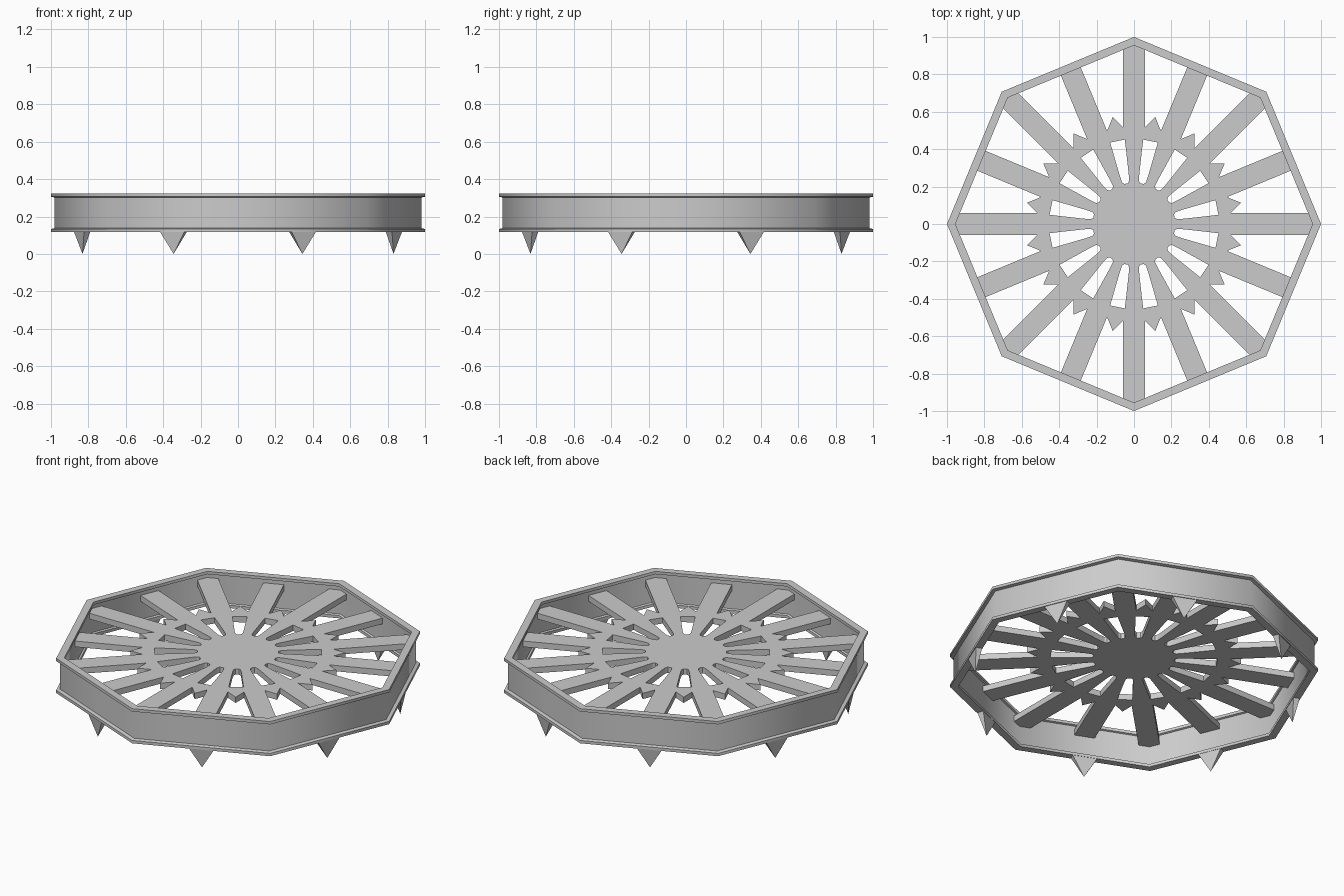
import bpy, bmesh
from math import sin, cos, pi

if "Cube" in bpy.data.objects:
    bpy.data.objects.remove(bpy.data.objects["Cube"])


def polar(r, side, ang):
    # point at radius r along a direction, shifted sideways
    return (r * cos(ang) - side * sin(ang), r * sin(ang) + side * cos(ang))


def mesh_object(name, bm):
    bmesh.ops.recalc_face_normals(bm, faces=bm.faces)
    me = bpy.data.meshes.new(name)
    bm.to_mesh(me)
    bm.free()
    ob = bpy.data.objects.new(name, me)
    bpy.context.collection.objects.link(ob)
    return ob


def select_only(ob):
    bpy.ops.object.select_all(action='DESELECT')
    ob.select_set(True)
    bpy.context.view_layer.objects.active = ob


# Octagonal rim: flanged wall section swept around eight corners
section = [(1, .116), (1, .133), (.98, .138), (.98, .302), (1, .306), (1, .323),
           (.955, .323), (.955, .306), (.965, .302), (.965, .138), (.955, .133), (.955, .116)]
bm = bmesh.new()
rings = [[bm.verts.new((*polar(r, 0, k * pi / 4), z)) for r, z in section] for k in range(8)]
n = len(section)
for k in range(8):
    a, b = rings[k], rings[(k + 1) % 8]
    for i in range(n):
        j = (i + 1) % n
        bm.faces.new((a[i], b[i], b[j], a[j]))
rim = mesh_object("octagonal_rim", bm)
select_only(rim)
bpy.ops.object.shade_smooth_by_angle(angle=0.83)

# Spikes under the middle of each rim side
bm = bmesh.new()
for k in range(8):
    ang = (k + .5) * pi / 4
    base = [bm.verts.new((*polar(.902 + t, s, ang), .118))
            for t, s in ((-.018, -.07), (.018, -.07), (.018, .07), (-.018, .07))]
    tip = bm.verts.new((*polar(.9, 0, ang), 0))
    bm.faces.new(base)
    for i in range(4):
        bm.faces.new((base[i], base[(i + 1) % 4], tip))
mesh_object("rim_spikes", bm)

# Spoked wheel plate: toothed outline with sixteen slots cut through
W = .0575
outline, slots = [], []
for k in range(16):
    ang = k * pi / 8
    if k % 2:
        end = [(.895, -W), (.895, W)]
    else:
        end = [(.944, -W), (.967, 0), (.944, W)]
    outline += [polar(r, s, ang) for r, s in [(.515, -W)] + end + [(.515, W)]]
    mid = ang + pi / 16
    outline.append(polar(.583, 0, mid))
    half = [(.22, .01), (.232, .019), (.265, .024), (.452, .04)]
    slots.append([polar(r, s, mid) for r, s in half + [(r, -s) for r, s in half[::-1]]])

curve = bpy.data.curves.new("spoked_plate", 'CURVE')
curve.dimensions = '2D'
curve.fill_mode = 'BOTH'
curve.extrude = .0175
for pts in [outline] + slots:
    sp = curve.splines.new('POLY')
    sp.points.add(len(pts) - 1)
    for p, (x, y) in zip(sp.points, pts):
        p.co = (x, y, 0, 1)
    sp.use_cyclic_u = True
plate = bpy.data.objects.new("spoked_plate", curve)
plate.location.z = .264
bpy.context.collection.objects.link(plate)
select_only(plate)
bpy.ops.object.convert(target='MESH')
bpy.ops.object.shade_flat()
